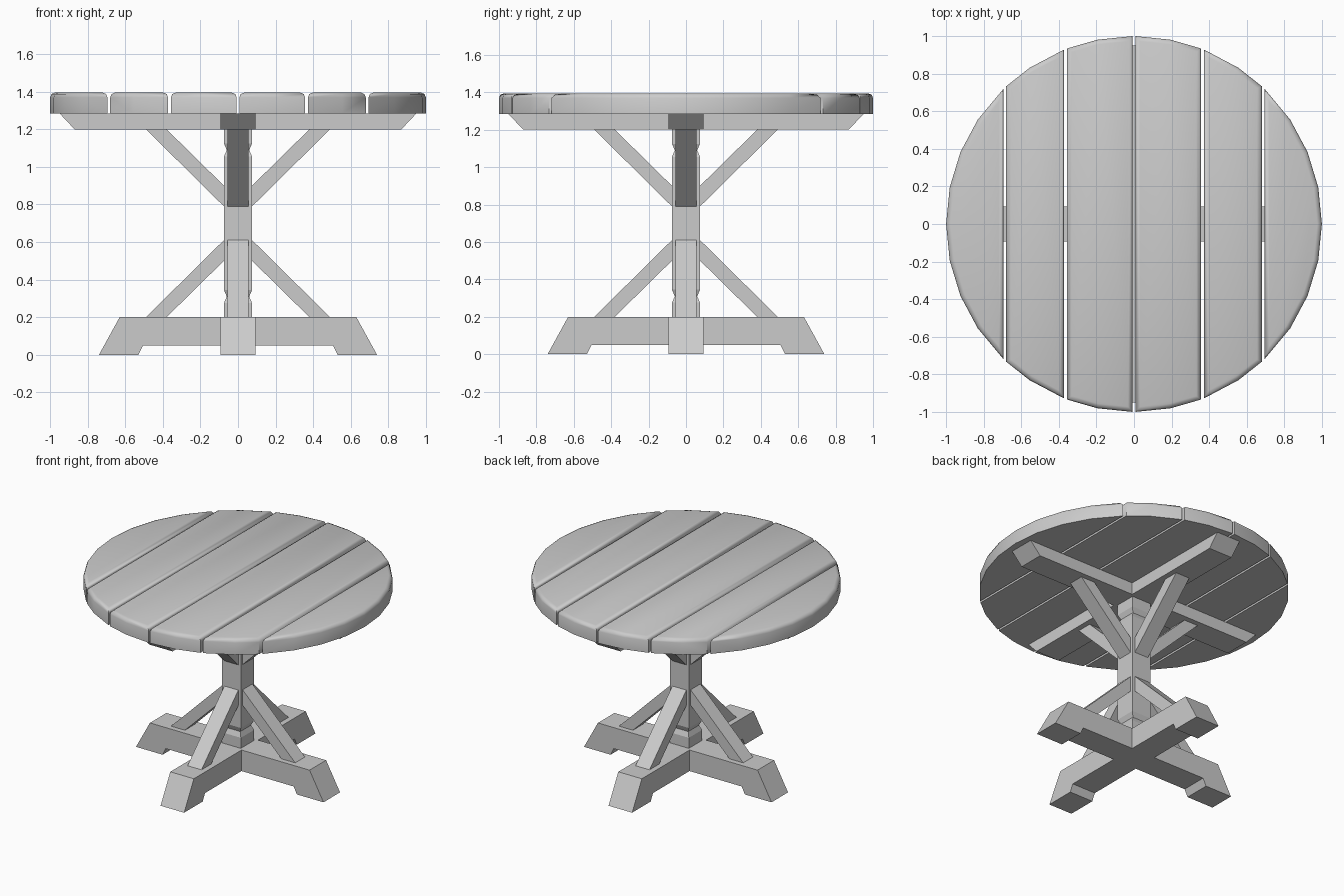
import bpy, bmesh, math
from mathutils import Matrix

cube = bpy.data.objects.get("Cube")
if cube:
    bpy.data.objects.remove(cube, do_unlink=True)

GREY = (0.6, 0.6, 0.6, 1.0)
grey = bpy.data.materials.new("plain grey wood")
grey.use_nodes = True
grey.diffuse_color = GREY
grey.node_tree.nodes["Principled BSDF"].inputs["Base Color"].default_value = GREY


def finish(bm, name):
    bmesh.ops.recalc_face_normals(bm, faces=bm.faces)
    mesh = bpy.data.meshes.new(name)
    bm.to_mesh(mesh)
    bm.free()
    mesh.materials.append(grey)
    obj = bpy.data.objects.new(name, mesh)
    bpy.context.collection.objects.link(obj)
    return obj


def extrude(bm, points, offset):
    face = bm.faces.new([bm.verts.new(p) for p in points])
    new = bmesh.ops.extrude_face_region(bm, geom=[face])["geom"]
    moved = [g for g in new if isinstance(g, bmesh.types.BMVert)]
    bmesh.ops.translate(bm, vec=offset, verts=moved)


def timber(name, profile, half, quarter=0):
    """Extrude an x-z profile across y, then turn it about the post."""
    bm = bmesh.new()
    extrude(bm, [(x, -half, z) for x, z in profile], (0, 2 * half, 0))
    bmesh.ops.rotate(bm, matrix=Matrix.Rotation(quarter * math.pi / 2, 3, 'Z'),
                     verts=bm.verts)
    return finish(bm, name)


def mirrored(half_profile):
    return half_profile + [(-x, z) for x, z in reversed(half_profile)]


BEAM = 0.093   # half width of beams and feet
TOP = 1.2      # underside of the top beams
FOOT = 0.2     # top of the feet

# Crossed feet and top beams: one full timber, two halves butting against it
foot = [(0.505, 0.05), (0.53, 0), (0.74, 0), (0.63, FOOT)]
beam = [(0.87, TOP), (0.95, 1.285)]
for label, half_profile in (("foot", foot), ("top_beam", beam)):
    timber(label + "_long", mirrored(half_profile), BEAM)
    low, high = half_profile[0][1], half_profile[-1][1]
    arm = [(BEAM, low)] + half_profile + [(BEAM, high)]
    timber(label + "_front", arm, BEAM, 3)
    timber(label + "_back", arm, BEAM, 1)

# Diagonal braces, lower and upper on all four sides
lower = [(0.07, 0.505), (0.07, 0.615), (0.49, FOOT), (0.38, FOOT)]
upper = [(x, FOOT + TOP - z) for x, z in lower]
for quarter, side in enumerate(("left", "back", "right", "front")):
    timber("lower_brace_" + side, lower, 0.055, quarter)
    timber("upper_brace_" + side, upper, 0.055, quarter)

# Square post with a V groove near each end
bm = bmesh.new()
rings = []
for z, r in ((FOOT, .075), (.275, .075), (.31, .06), (.345, .075),
             (1.055, .075), (1.09, .06), (1.125, .075), (TOP, .075)):
    rings.append([bm.verts.new((sx * r, sy * r, z))
                  for sx, sy in ((-1, -1), (1, -1), (1, 1), (-1, 1))])
for a, b in zip(rings, rings[1:]):
    for i in range(4):
        j = (i + 1) % 4
        bm.faces.new((a[i], a[j], b[j], b[i]))
bm.faces.new(rings[0])
bm.faces.new(rings[-1])
finish(bm, "post")


# Round top made of six boards with softened upper edges
def board(name, x0, x1, sign):
    limit = 2 if x1 == 1 else x1 - 0.03
    arc = [(math.cos(k * math.pi / 16), math.sin(k * math.pi / 16)) for k in range(9)]
    rim = [p for p in arc if x0 + 0.03 < p[0] < limit]
    if x1 < 1:
        rim.insert(0, (x1, math.sqrt(1 - x1 * x1)))
    rim.append((x0, math.sqrt(1 - x0 * x0)))
    outline = rim + [(x, -y) for x, y in reversed(rim) if y > 0.001]
    bm = bmesh.new()
    extrude(bm, [(sign * x, y, 1.285) for x, y in outline], (0, 0, 0.11))
    bm.normal_update()
    edges = [e for e in bm.edges if all(v.co.z > 1.39 for v in e.verts)]
    bmesh.ops.bevel(bm, geom=edges, offset=0.025, offset_type='OFFSET',
                    segments=2, profile=0.5, affect='EDGES', clamp_overlap=True)
    return finish(bm, name)


boards = []
for sign, side in ((1, "left"), (-1, "right")):
    for part, x0, x1 in (("inner", .007, .357), ("middle", .372, .68), ("outer", .695, 1)):
        boards.append(board(f"board_{part}_{side}", x0, x1, sign))

bpy.ops.object.select_all(action='DESELECT')
for obj in boards:
    obj.select_set(True)
bpy.context.view_layer.objects.active = boards[0]
bpy.ops.object.shade_smooth_by_angle(angle=math.radians(50))
